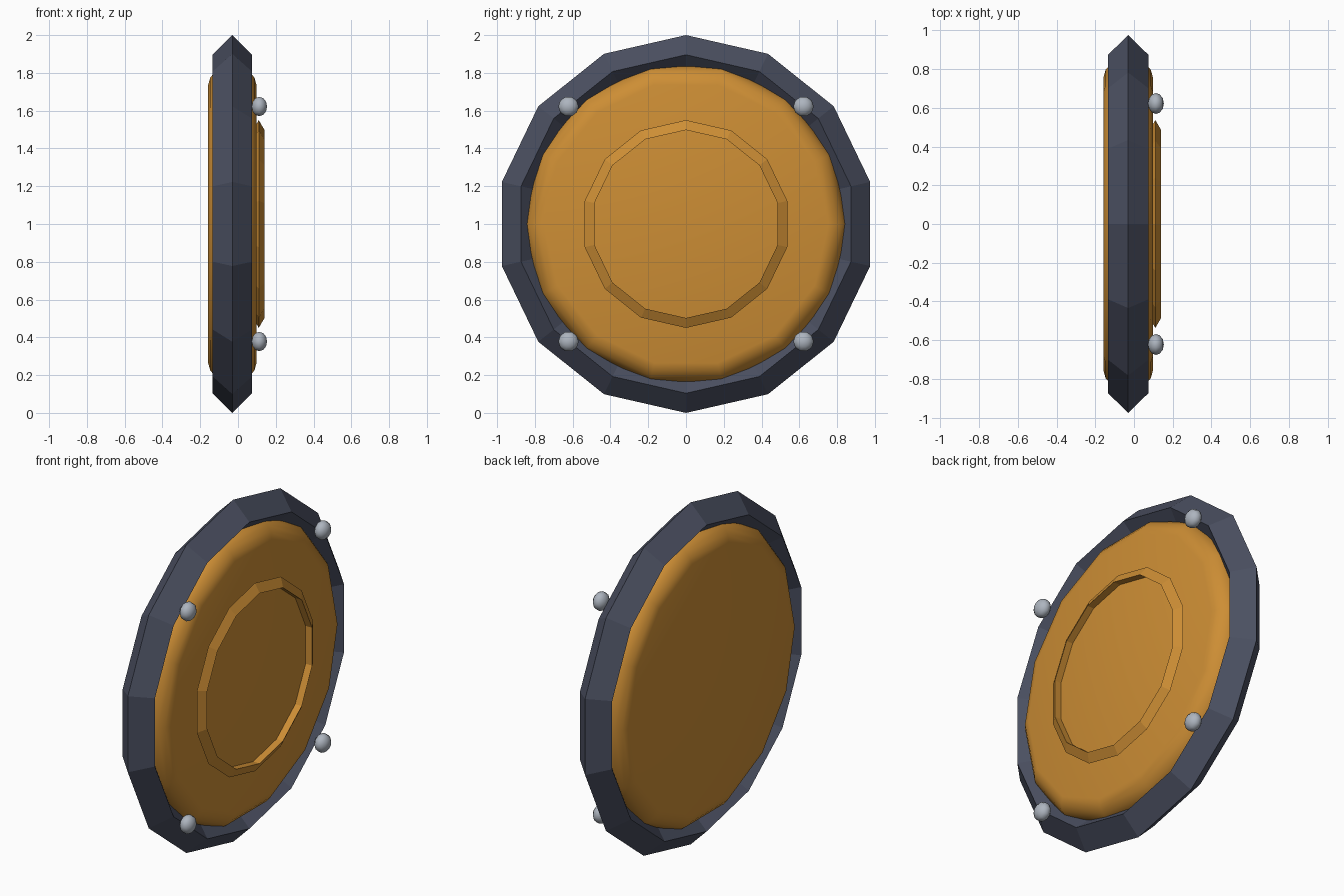
import bpy
from math import cos, sin, pi, tau

cube = bpy.data.objects.get("Cube")
if cube:
    bpy.data.objects.remove(cube, do_unlink=True)

SIDES = 14
MID_X = -0.03


def material(name, rgb):
    mat = bpy.data.materials.new(name)
    mat.use_nodes = True
    mat.diffuse_color = (*rgb, 1)
    mat.node_tree.nodes["Principled BSDF"].inputs["Base Color"].default_value = (*rgb, 1)
    return mat


gold = material("golden orange", (0.61, 0.27, 0.035))
iron = material("dark iron", (0.07, 0.08, 0.12))
steel = material("pale steel", (0.42, 0.46, 0.52))


def lathe(name, profile, mat, closed, turn=0.0):
    """Spin (x, radius) points about the x axis; closed joins the profile into a ring."""
    n = len(profile)
    verts = [(x, r * sin(a), 1 + r * cos(a))
             for a in (tau * i / SIDES + turn for i in range(SIDES))
             for x, r in profile]
    faces = []
    for i in range(SIDES):
        j = (i + 1) % SIDES
        for k in range(n if closed else n - 1):
            m = (k + 1) % n
            faces.append((i * n + k, j * n + k, j * n + m, i * n + m))
    if not closed:
        faces.append([i * n for i in reversed(range(SIDES))])
        faces.append([i * n + n - 1 for i in range(SIDES)])
    mesh = bpy.data.meshes.new(name)
    mesh.from_pydata(verts, [], faces)
    mesh.materials.append(mat)
    obj = bpy.data.objects.new(name, mesh)
    bpy.context.collection.objects.link(obj)
    # Make all faces point outward
    bpy.context.view_layer.objects.active = obj
    obj.select_set(True)
    bpy.ops.object.mode_set(mode="EDIT")
    bpy.ops.mesh.select_all(action="SELECT")
    bpy.ops.mesh.normals_make_consistent(inside=False)
    bpy.ops.object.mode_set(mode="OBJECT")
    obj.select_set(False)
    return obj


def ring_section(x, major, minor, count):
    return [(x + minor * sin(tau * k / count), major + minor * cos(tau * k / count))
            for k in range(count)]


# Outer rim with a diamond section
lathe("outer_rim", ring_section(MID_X, 0.896, 0.104, 4), iron, True)

# Rounded disc, its corners set between those of the rim
half = [(0.128, 0.755), (0.117, 0.795), (0.09, 0.828), (0.05, 0.855)]
profile = [(MID_X - x, r) for x, r in half] + [(MID_X + x, r) for x, r in reversed(half)]
disc = lathe("shield_disc", profile, gold, False, pi / SIDES)
disc.data.shade_smooth()

# Raised ring with a triangular section
lathe("face_ring", ring_section(0.11, 0.515, 0.035, 3), gold, True)

# Four flattened rivets
for side, y in (("left", 0.622), ("right", -0.622)):
    for level, z in (("upper", 0.622), ("lower", -0.622)):
        bpy.ops.mesh.primitive_uv_sphere_add(
            segments=10, ring_count=6, radius=0.054,
            location=(0.113, y, 1 + z), rotation=(0, pi / 2, 0))
        rivet = bpy.context.object
        rivet.name = f"{level}_{side}_rivet"
        rivet.scale.z = 0.76
        rivet.data.materials.append(steel)
        bpy.ops.object.shade_smooth()
